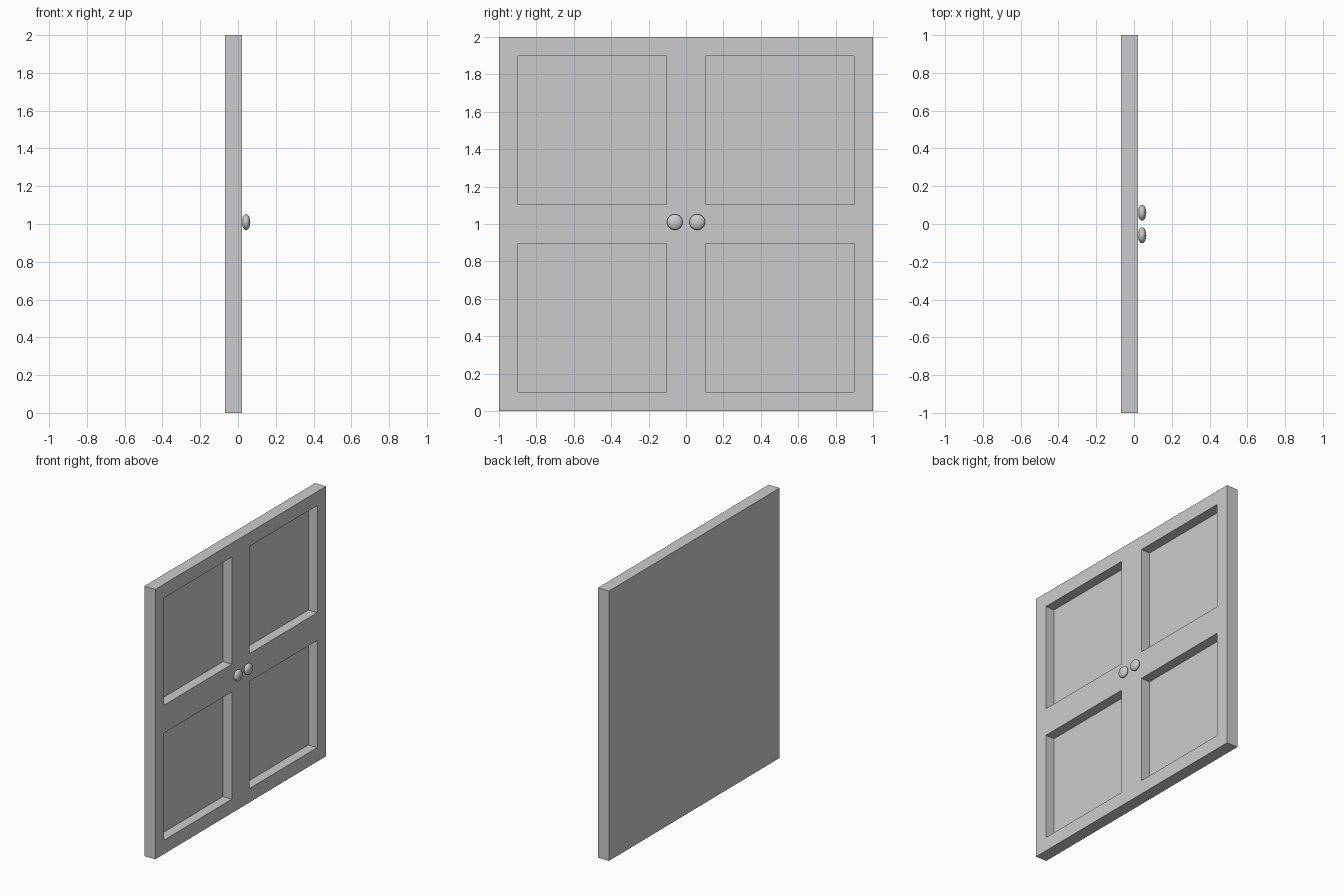
import bpy, bmesh
from mathutils import Matrix, Vector

if "Cube" in bpy.data.objects:
    bpy.data.objects.remove(bpy.data.objects["Cube"])

BACK, FRONT = -0.068, 0.022    # slab faces along x
BORDER, DEPTH = 0.103, 0.073   # frame width and recess depth


def add_object(name, bm):
    mesh = bpy.data.meshes.new(name)
    bm.to_mesh(mesh)
    bm.free()
    obj = bpy.data.objects.new(name, mesh)
    bpy.context.collection.objects.link(obj)
    return obj


# Door slab: 2 x 2 grid thickened forward, each cell inset and sunk
bm = bmesh.new()
to_side = Matrix(((0, 0, 1, BACK), (1, 0, 0, 0), (0, 1, 0, 1), (0, 0, 0, 1)))
bmesh.ops.create_grid(bm, x_segments=2, y_segments=2, size=1, matrix=to_side)
ext = bmesh.ops.extrude_face_region(bm, geom=bm.faces[:], use_keep_orig=True)["geom"]
verts = [g for g in ext if isinstance(g, bmesh.types.BMVert)]
bmesh.ops.translate(bm, verts=verts, vec=(FRONT - BACK, 0, 0))
bmesh.ops.recalc_face_normals(bm, faces=bm.faces[:])
bm.normal_update()
cells = [f for f in bm.faces if f.normal.x > 0.9]
bmesh.ops.inset_individual(bm, faces=cells, thickness=BORDER, use_even_offset=True)
panels = bmesh.ops.extrude_discrete_faces(bm, faces=cells)["faces"]
for panel in panels:
    bmesh.ops.translate(bm, verts=panel.verts[:], vec=(-DEPTH, 0, 0))
bmesh.ops.recalc_face_normals(bm, faces=bm.faces[:])
add_object("double_door_panel", bm)

# Knobs: flattened spheres with their axis along x
for name, side in (("left_knob", -1), ("right_knob", 1)):
    bm = bmesh.new()
    place = (Matrix.Translation(Vector((0.043, side * 0.06, 1.01)))
             @ Matrix.Diagonal((0.022, 0.042, 0.042, 1))
             @ Matrix.Rotation(1.5707963, 4, 'Y'))
    bmesh.ops.create_uvsphere(bm, u_segments=32, v_segments=16, radius=1, matrix=place)
    for f in bm.faces:
        f.smooth = True
    add_object(name, bm)
